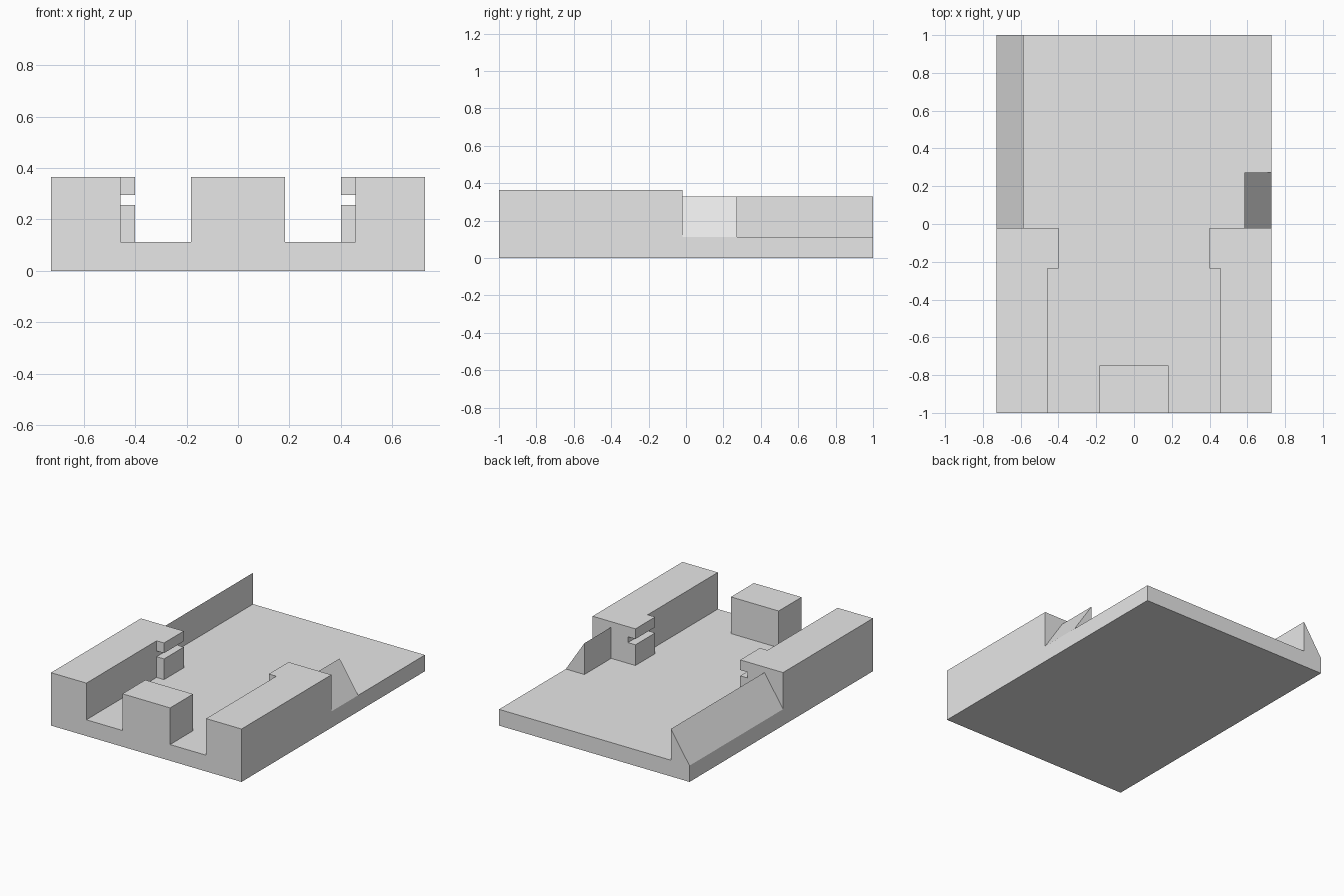
import bpy
import bmesh

cube = bpy.data.objects.get("Cube")
if cube:
    bpy.data.objects.remove(cube, do_unlink=True)

grey = bpy.data.materials.new("plain_grey")
grey.use_nodes = True
colour = (0.8, 0.8, 0.8, 1)
grey.diffuse_color = colour
grey.node_tree.nodes["Principled BSDF"].inputs["Base Color"].default_value = colour

HALF = 0.727           # half width of the plate
FLOOR, TOP = 0.112, 0.365
BACK = -0.02           # where the rails end
STEP = -0.235          # where the slotted lips begin


def prism(name, profile, y0, y1, side=1):
    """Extrude an x-z profile along y; side=-1 mirrors it to the right."""
    bm = bmesh.new()
    face = bm.faces.new([bm.verts.new((side * x, y0, z)) for x, z in profile])
    out = bmesh.ops.extrude_face_region(bm, geom=[face])
    moved = [v for v in out["geom"] if isinstance(v, bmesh.types.BMVert)]
    bmesh.ops.translate(bm, verts=moved, vec=(0, y1 - y0, 0))
    bmesh.ops.recalc_face_normals(bm, faces=bm.faces)
    mesh = bpy.data.meshes.new(name)
    bm.to_mesh(mesh)
    bm.free()
    mesh.materials.append(grey)
    obj = bpy.data.objects.new(name, mesh)
    bpy.context.collection.objects.link(obj)
    return obj


def rect(x0, x1, z0, z1):
    return [(x0, z0), (x1, z0), (x1, z1), (x0, z1)]


# Base plate and the stop block between the rails
prism("base_plate", rect(-HALF, HALF, 0, FLOOR), -1, 1)
prism("centre_block", rect(-0.182, 0.182, FLOOR, TOP), -1, -0.75)

# Rail end: a lip with a horizontal slot on its inner side
lip, inner = 0.4, 0.457
slot_low, slot_high = 0.255, 0.295
slotted = [(HALF, FLOOR), (HALF, TOP), (lip, TOP), (lip, slot_high),
           (inner, slot_high), (inner, slot_low), (lip, slot_low), (lip, FLOOR)]

# Sloped guide: upright inside, falling to the plate's outer edge
wedge = [(0.585, FLOOR), (HALF, FLOOR), (0.585, 0.328)]

for label, side, guide_end in (("left", 1, 0.272), ("right", -1, 1)):
    prism(label + "_rail", rect(inner, HALF, FLOOR, TOP), -1, STEP, side)
    prism(label + "_slotted_rail_end", slotted, STEP, BACK, side)
    prism(label + "_sloped_guide", wedge, BACK, guide_end, side)
